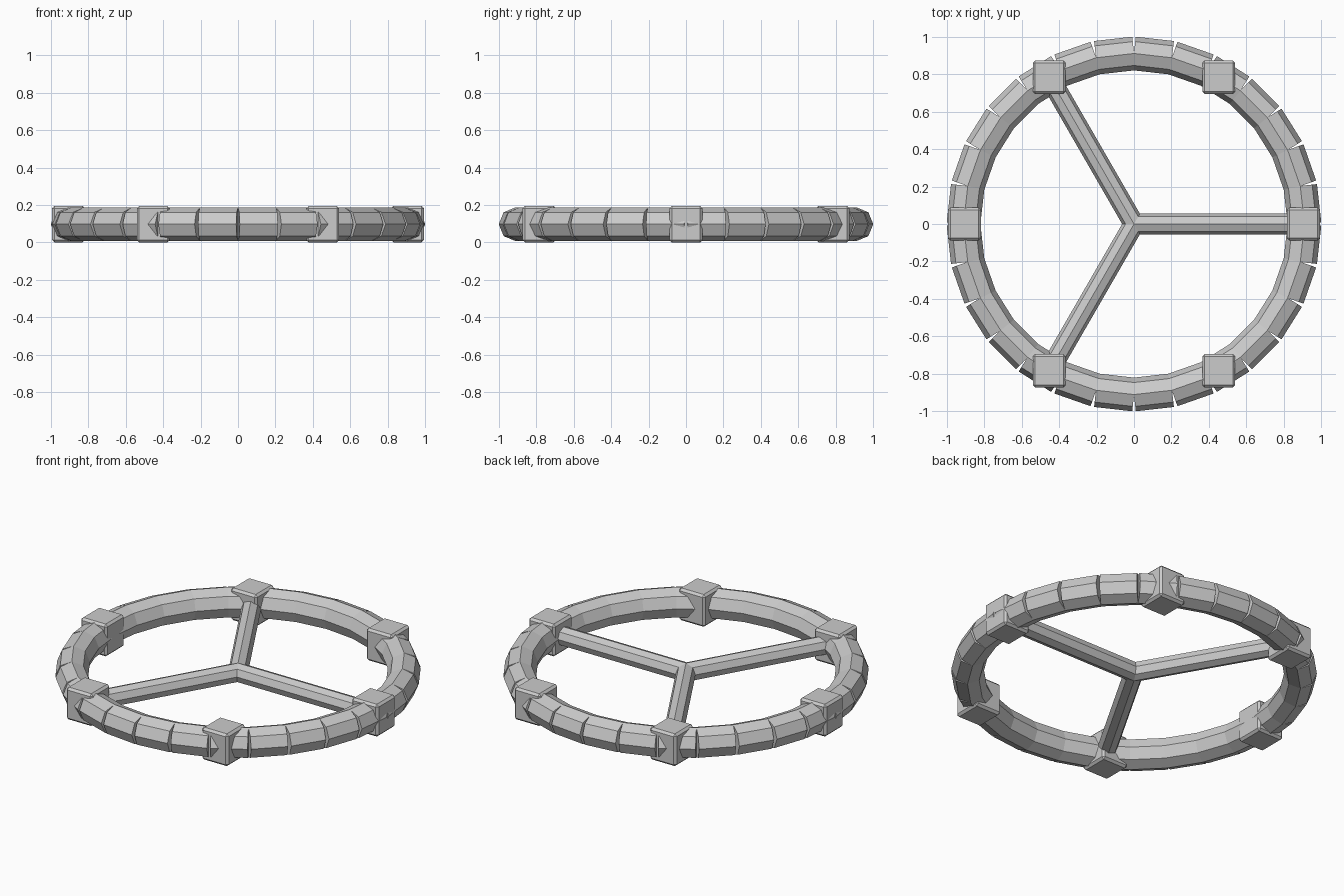
import bpy, math
from mathutils import Matrix, Vector

if "Cube" in bpy.data.objects:
    bpy.data.objects.remove(bpy.data.objects["Cube"])

RING_R = 0.906     # ring centre line
MID_Z = 0.0975     # height of the centre line
SEGMENTS = 28


def bar(name, radius, length, centre, angle):
    """Eight-sided bar lying flat, pointing along angle, one edge on top."""
    bpy.ops.mesh.primitive_cylinder_add(vertices=8, radius=radius, depth=length)
    ob = bpy.context.object
    ob.name = name
    ob.data.transform(Matrix.Translation(centre)
                      @ Matrix.Rotation(angle, 4, 'Z')
                      @ Matrix.Rotation(math.pi / 2, 4, 'Y'))
    return ob


def polar(r, a):
    return Vector((r * math.cos(a), r * math.sin(a), MID_Z))


# Ring of straight segments, open at the outer joints
for i in range(SEGMENTS):
    a = (i + 0.5) * math.tau / SEGMENTS
    bar(f"ring_segment_{i + 1}", 0.09, 0.205, polar(RING_R, a), a + math.pi / 2)

# Three spokes meeting in the middle
for i in range(3):
    a = i * math.tau / 3
    bar(f"spoke_{i + 1}", 0.055, RING_R, polar(RING_R / 2, a), a)

# Six bevelled connector blocks, all square to the axes
for i in range(6):
    bpy.ops.mesh.primitive_cube_add(size=1)
    block = bpy.context.object
    block.name = f"connector_block_{i + 1}"
    block.data.transform(Matrix.Translation(polar(RING_R, i * math.tau / 6))
                         @ Matrix.Diagonal((0.176, 0.178, 0.195, 1)))
    bevel = block.modifiers.new("bevel", 'BEVEL')
    bevel.width = 0.013
    bevel.segments = 1
